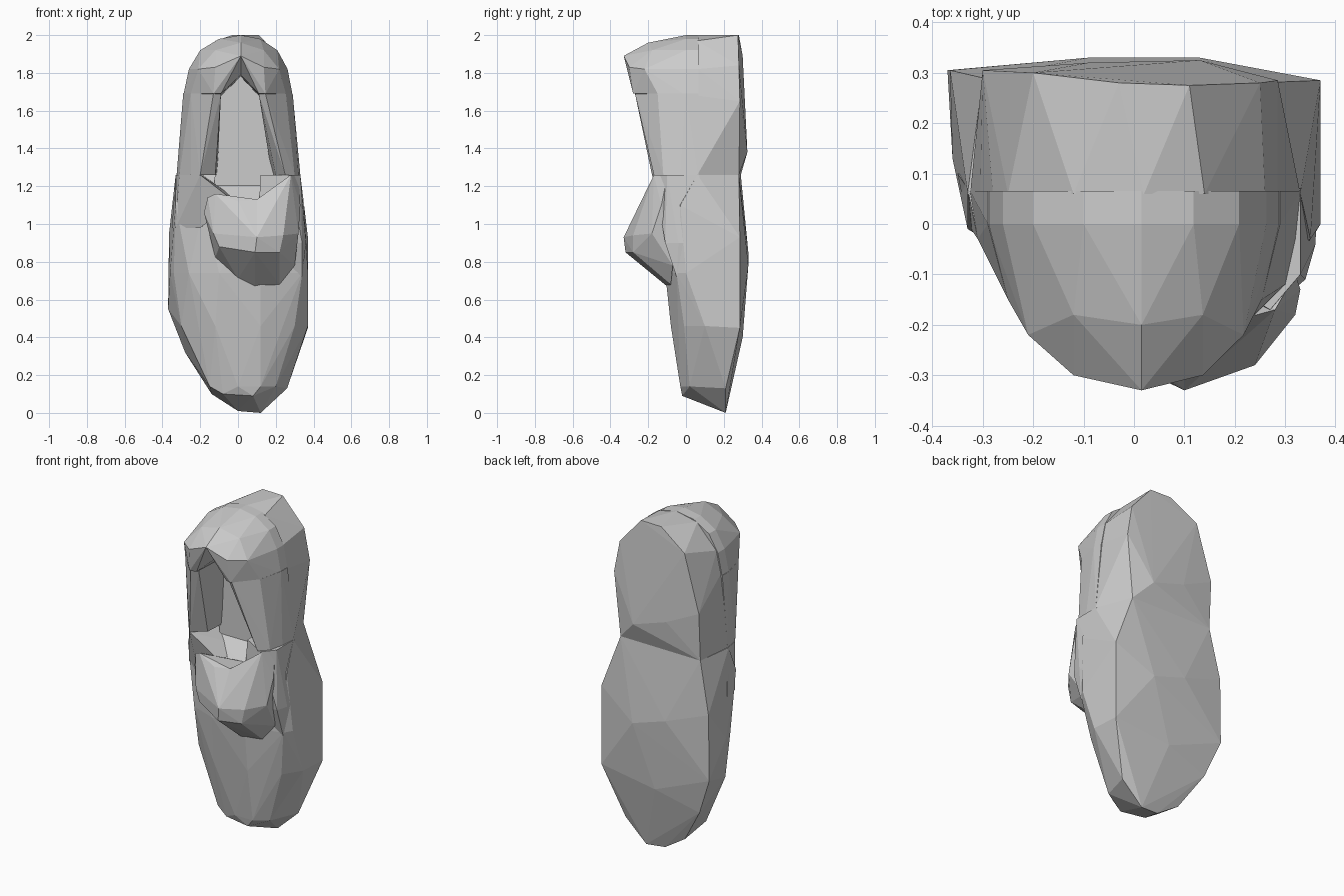
import bpy, bmesh


def hull(name, pts):
    """Low-poly solid: convex hull around a few corner points."""
    bm = bmesh.new()
    for p in pts:
        bm.verts.new(p)
    r = bmesh.ops.convex_hull(bm, input=bm.verts[:])
    junk = [v for v in set(r["geom_interior"] + r["geom_unused"])
            if isinstance(v, bmesh.types.BMVert)]
    bmesh.ops.delete(bm, geom=junk, context='VERTS')
    bmesh.ops.recalc_face_normals(bm, faces=bm.faces[:])
    me = bpy.data.meshes.new(name)
    bm.to_mesh(me)
    bm.free()
    ob = bpy.data.objects.new(name, me)
    bpy.context.collection.objects.link(ob)
    return ob


def extrude_y(outline, y0, y1):
    return [(x, y, z) for x, z in outline for y in (y0, y1)]


def level(z, section):
    return [(x, y, z) for x, y in section]


def flip(pts, axis=0.015, squeeze=0.9):
    """Mirror to the right side, which is a little narrower."""
    return [(axis + (axis - x) * squeeze, y, z) for x, y, z in pts]


# Upper back slab: front outline at the seam, coarser rim at the rear
seam_line = [(-0.325, 1.26), (-0.305, 1.5), (-0.28, 1.70), (-0.25, 1.83), (-0.12, 1.97),
             (0.02, 2.0), (0.14, 1.97), (0.26, 1.82), (0.285, 1.68), (0.33, 1.26)]
hull("upper_back", [(x, 0.06, z) for x, z in seam_line] +
     [(-0.30, 0.29, 1.26), (-0.30, 0.305, 1.55), (-0.20, 0.30, 1.89), (-0.03, 0.28, 2.0),
      (0.11, 0.275, 2.0), (0.25, 0.28, 1.84), (0.285, 0.285, 1.65), (0.245, 0.28, 1.26),
      (-0.09, 0.32, 1.45), (0.13, 0.325, 1.38)])

# Panel closing the rear of the opening
hull("recess_panel", extrude_y([(-0.13, 1.1), (0.2, 1.1), (0.2, 1.27), (0.12, 1.75),
                                (0.02, 1.85), (-0.1, 1.75)], 0.0, 0.08))

# Hood halves over the opening
hood = extrude_y([(-0.29, 1.68), (-0.26, 1.82), (-0.2, 1.92), (-0.1, 1.98),
                  (0.015, 2.0), (-0.09, 1.68), (0.015, 1.78)], 0.0, 0.065)
hood += [(-0.25, -0.15, 1.69), (-0.21, -0.22, 1.82), (-0.13, -0.28, 1.69),
         (-0.12, -0.30, 1.83), (0.015, -0.33, 1.89), (0.015, -0.20, 1.96),
         (-0.09, -0.27, 1.69), (0.015, -0.19, 1.79), (-0.12, -0.18, 1.92)]
hull("hood_left", hood)
hull("hood_right", flip(hood))

# Walls beside the opening
wall_top = level(1.69, [(-0.29, 0.065), (-0.29, 0), (-0.25, -0.15), (-0.13, -0.27),
                        (-0.09, -0.25), (-0.09, 0.065)])
hull("wall_left", wall_top + level(1.26, [(-0.325, 0.065), (-0.31, -0.03), (-0.25, -0.12),
                                          (-0.2, -0.18), (-0.12, -0.12), (-0.11, 0.065)]))
hull("wall_right", flip(wall_top) +
     level(1.26, [(0.33, 0.065), (0.32, -0.03), (0.30, -0.12),
                  (0.25, -0.17), (0.20, -0.08), (0.18, 0.065)]))

# Lower body: sloped waist, widest at mid height, rounded front, domed rear
rear = [(-0.30, 0.29, 1.26), (-0.365, 0.305, 0.95), (-0.37, 0.305, 0.55),
        (-0.28, 0.27, 0.32), (-0.14, 0.21, 0.1), (0.245, 0.28, 1.26), (0.37, 0.285, 0.93),
        (0.37, 0.285, 0.45), (0.26, 0.21, 0.13), (0.12, 0.21, 0.0), (0.0, 0.20, 0.01),
        (-0.09, 0.33, 0.85), (0.13, 0.33, 0.78), (0.0, 0.30, 0.4)]
front = level(1.26, [(-0.33, 0.06), (0.33, 0.06)])
front += level(1.10, [(-0.33, -0.01), (-0.18, -0.10), (0.12, -0.11), (0.35, -0.03)])
front += level(0.74, [(-0.36, 0.13), (-0.34, 0.06), (-0.26, -0.05), (-0.1, -0.11),
                      (0.12, -0.11), (0.34, -0.05), (0.37, 0.0)])
front += level(0.46, [(-0.30, 0.05), (-0.12, -0.07), (0.12, -0.08), (0.30, -0.01), (0.37, 0.1)])
front += level(0.14, [(-0.15, 0.02), (0.0, -0.03), (0.12, -0.03), (0.2, 0.02)])
front += [(-0.08, 0.0, 0.10), (0.08, -0.02, 0.09)]
hull("lower_body", rear + front)

# Shoulders rising to the waist seam
hull("shoulder_left", level(1.26, [(-0.33, 0.07), (-0.31, -0.03), (-0.2, -0.18), (-0.19, 0.07)]) +
     level(0.98, [(-0.35, 0.1), (-0.33, 0.0), (-0.2, -0.10)]) +
     [(0.0, 0.07, 1.13), (-0.02, -0.15, 1.12)])
hull("shoulder_right", level(1.26, [(0.33, 0.07), (0.33, -0.1), (0.27, -0.17),
                                    (0.12, -0.08), (0.12, 0.07)]) +
     level(0.9, [(0.365, 0.1), (0.36, -0.04), (0.34, -0.11), (0.1, -0.1)]) +
     [(0.34, -0.05, 0.72)])

# Projecting front bulge in two lobes
seam = [(0.09, -0.10, 0.67), (0.09, -0.32, 0.85), (0.1, -0.33, 0.93),
        (0.1, -0.22, 1.13), (0.1, -0.08, 1.12)]
hull("bulge_left", seam + [(0.0, -0.10, 0.71), (-0.12, -0.10, 0.82), (-0.1, -0.23, 0.88),
                           (-0.13, -0.22, 0.95), (-0.18, -0.16, 1.06), (-0.16, -0.18, 1.14),
                           (-0.12, -0.20, 1.16), (0.0, -0.23, 1.12), (-0.16, -0.08, 1.1)])
hull("bulge_right", seam + [(0.22, -0.08, 0.68), (0.30, -0.07, 0.78), (0.22, -0.28, 0.85),
                            (0.24, -0.28, 0.94), (0.32, -0.18, 0.95), (0.33, -0.13, 1.1),
                            (0.28, -0.17, 1.26), (0.32, -0.1, 1.25)])
